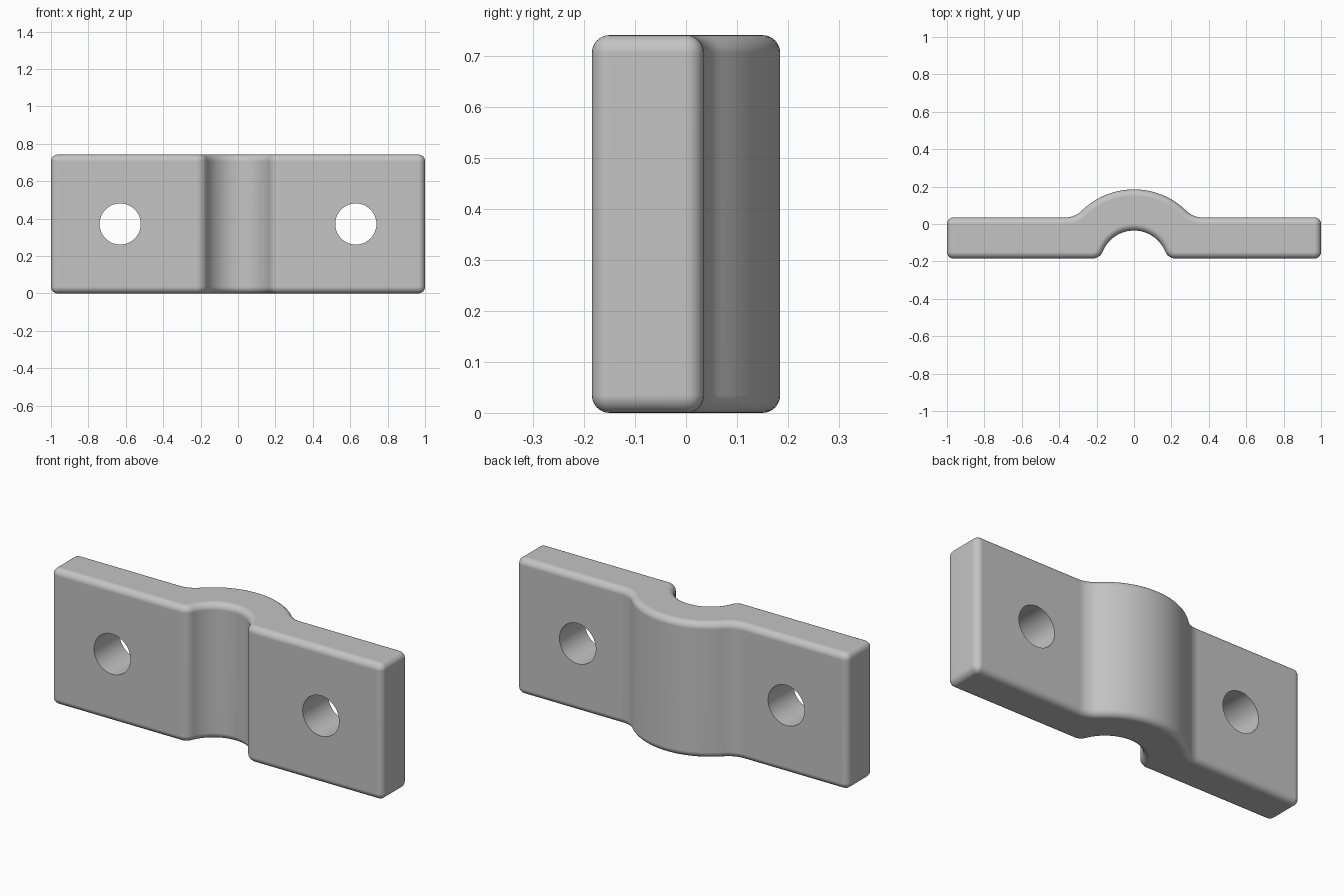
import bpy, bmesh
from math import sin, cos, atan2, sqrt, pi, radians

cube = bpy.data.objects.get("Cube")
if cube:
    bpy.data.objects.remove(cube, do_unlink=True)

HEIGHT, FRONT, BACK = 0.742, -0.185, 0.035
EDGE = 0.035                      # rounding of all outer edges
AXIS_Y = -0.215                   # shared centre of the notch and the arch
NOTCH_R, ARCH_R = 0.18, 0.40
LIP_R, BLEND_R = 0.06, 0.12
HOLE_X, HOLE_R = 0.63, 0.11

steel = bpy.data.materials.new("light_grey")
colour = (0.55, 0.55, 0.55, 1)
steel.diffuse_color = colour
steel.use_nodes = True
steel.node_tree.nodes["Principled BSDF"].inputs["Base Color"].default_value = colour


def arc(cx, cy, r, a0, a1, n, side=1):
    """Points on an arc, each with its outward direction."""
    pts = []
    for i in range(n + 1):
        a = a0 + (a1 - a0) * i / n
        pts.append((cx + r * cos(a), cy + r * sin(a), side * cos(a), side * sin(a)))
    return pts


# Half outline, from the notch crown round the plate end to the arch crown
lip_y = FRONT + LIP_R
lip_x = sqrt((NOTCH_R + LIP_R) ** 2 - (lip_y - AXIS_Y) ** 2)
lip_a = atan2(lip_y - AXIS_Y, lip_x)
blend_y = BACK + BLEND_R
blend_x = sqrt((ARCH_R + BLEND_R) ** 2 - (blend_y - AXIS_Y) ** 2)
blend_a = atan2(blend_y - AXIS_Y, blend_x)
end = 1 - EDGE

half = arc(0, AXIS_Y, NOTCH_R, pi / 2, lip_a, 16, -1)
half += arc(lip_x, lip_y, LIP_R, pi + lip_a, 1.5 * pi, 8)[1:]
half += arc(end, FRONT + EDGE, EDGE, 1.5 * pi, 2 * pi, 6)
half += arc(end, BACK - EDGE, EDGE, 0, pi / 2, 6)
half += arc(blend_x, blend_y, BLEND_R, 1.5 * pi, pi + blend_a, 8, -1)
half += arc(0, AXIS_Y, ARCH_R, blend_a, pi / 2, 16)[1:]
outline = half + [(-x, y, -nx, ny) for x, y, nx, ny in reversed(half[1:-1])]

# Stack of outlines, drawn in towards the top and bottom faces
levels = []
for i in range(7):
    a = pi / 2 * i / 6
    levels.append((EDGE * (1 - sin(a)), EDGE * (1 - cos(a))))
levels += [(inset, HEIGHT - z) for inset, z in reversed(levels)]

bm = bmesh.new()
rings = [[bm.verts.new((x - nx * d, y - ny * d, z)) for x, y, nx, ny in outline]
         for d, z in levels]
count = len(outline)
for low, high in zip(rings, rings[1:]):
    for i in range(count):
        j = (i + 1) % count
        bm.faces.new((low[i], low[j], high[j], high[i]))
bm.faces.new(reversed(rings[0]))
bm.faces.new(rings[-1])
bmesh.ops.remove_doubles(bm, verts=bm.verts, dist=1e-5)
bmesh.ops.recalc_face_normals(bm, faces=bm.faces)
mesh = bpy.data.meshes.new("clamp_plate")
bm.to_mesh(mesh)
bm.free()
mesh.materials.append(steel)
plate = bpy.data.objects.new("clamp_plate", mesh)
bpy.context.collection.objects.link(plate)

# Bolt holes
for side, name in ((-1, "right"), (1, "left")):
    bpy.ops.mesh.primitive_cylinder_add(
        vertices=64, radius=HOLE_R, depth=1,
        location=(side * HOLE_X, 0, HEIGHT / 2), rotation=(pi / 2, 0, 0))
    cutter = bpy.context.object
    cutter.name = name + "_hole_cutter"
    cutter.hide_render = True
    cutter.data.materials.append(steel)
    cut = plate.modifiers.new(name + "_hole", 'BOOLEAN')
    cut.operation = 'DIFFERENCE'
    cut.solver = 'EXACT'
    cut.object = cutter
    bpy.ops.object.select_all(action='DESELECT')
    plate.select_set(True)
    bpy.context.view_layer.objects.active = plate
    bpy.ops.object.modifier_apply(modifier=cut.name)
    bpy.data.objects.remove(cutter, do_unlink=True)

# Smooth curves, flat faces
bpy.ops.object.shade_smooth_by_angle(angle=radians(35))
weighted = plate.modifiers.new("flat_faces", 'WEIGHTED_NORMAL')
weighted.keep_sharp = True
